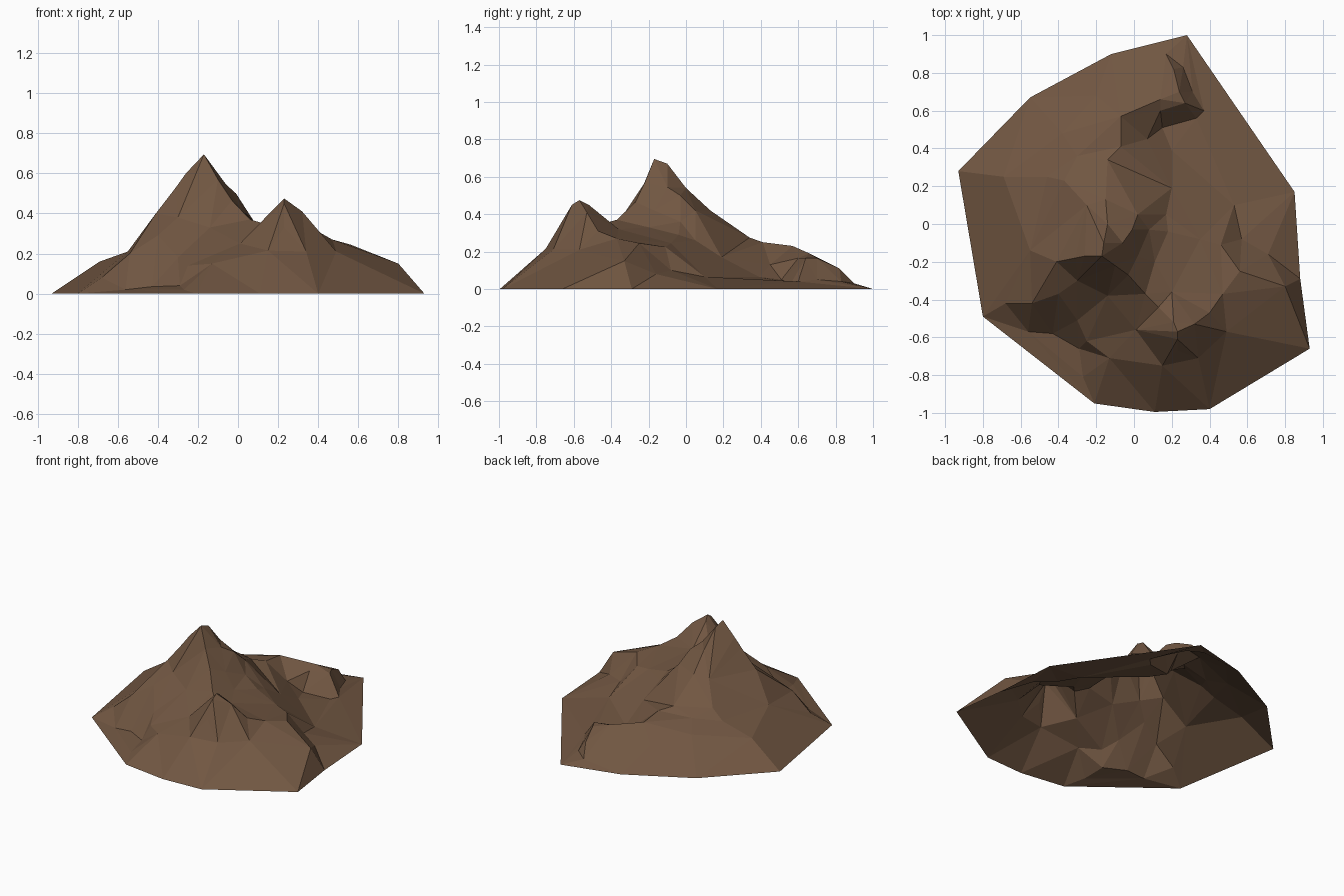
import bpy
from mathutils import Vector
from mathutils.geometry import delaunay_2d_cdt

points, creases = [], []


def line(*pts, crease=True):
    """Add a terrain feature line; neighbouring points become mesh edges."""
    start = len(points)
    points.extend(pts)
    if crease:
        creases.extend((i, i + 1) for i in range(start, len(points) - 1))
    return list(range(start, len(points)))


# Ground outline, counter-clockwise
rim = line(*[(x, y, 0) for x, y in (
    (0.28, 1), (-0.12, 0.9), (-0.55, 0.67), (-0.93, 0.28), (-0.8, -0.49),
    (-0.21, -0.95), (0.11, -0.995), (0.4, -0.98), (0.93, -0.66),
    (0.88, -0.29), (0.85, 0.17))], crease=False)

# Main ridge: second peak, saddle, summit, then down to the north spur
line((0.23, -0.61, 0.45), (0.23, -0.57, 0.475), (0.21, -0.52, 0.45),
     (0.13, -0.44, 0.35), (0.06, -0.37, 0.37), (-0.03, -0.27, 0.465),
     (-0.1, -0.22, 0.57), (-0.17, -0.17, 0.695), (-0.16, -0.1, 0.67),
     (-0.14, 0.0, 0.54), (-0.15, 0.13, 0.42), (-0.14, 0.34, 0.275),
     (-0.07, 0.41, 0.25), (-0.07, 0.57, 0.23), (0.14, 0.66, 0.19),
     (0.24, 0.7, 0.165), (0.21, 0.82, 0.11), (0.17, 0.9, 0.03))

# West shoulder of the summit
line((-0.26, -0.17, 0.6), (-0.31, -0.18, 0.53), (-0.41, -0.2, 0.4),
     (-0.55, -0.14, 0.21))
# South-west spur and the ledge under it
line((-0.3, -0.3, 0.38), (-0.4, -0.37, 0.29), (-0.54, -0.42, 0.2),
     (-0.68, -0.42, 0.08))
line((-0.56, -0.57, 0.02), (-0.43, -0.58, 0.035), (-0.29, -0.66, 0.04),
     (-0.27, -0.81, 0.02))
line((-0.3, -0.51, 0.18), (-0.25, -0.62, 0.14), (-0.13, -0.71, 0.15))
# North-west slopes
line((-0.69, 0.25, 0.16), (-0.46, 0.25, 0.22), (-0.37, 0.23, 0.28),
     (-0.25, 0.1, 0.4))
line((-0.3, 0.36, 0.24), (-0.38, 0.48, 0.19), (-0.2, 0.68, 0.145))

# East buttress of the summit
line((-0.06, -0.1, 0.545), (-0.01, -0.03, 0.5), (0.08, -0.03, 0.36),
     (0.18, -0.04, 0.29), (0.35, -0.08, 0.245), (0.46, -0.11, 0.225),
     (0.56, -0.25, 0.245), (0.8, -0.33, 0.15))
line((0.02, 0.05, 0.42), (0.17, 0.05, 0.26), (0.2, 0.19, 0.17))
line((0.02, -0.17, 0.42), (0.11, -0.2, 0.33), (0.2, -0.36, 0.32))
# South front
line((-0.14, -0.38, 0.33), (0.01, -0.56, 0.25), (0.15, -0.75, 0.215))

# Second peak, east ridge and foot
line((0.32, -0.53, 0.41), (0.4, -0.47, 0.31), (0.47, -0.37, 0.27))
line((0.23, -0.67, 0.33), (0.34, -0.71, 0.21), (0.49, -0.57, 0.21))

# Cliff of the north spur, then the foot of the slope around the hollow
line((0.07, 0.45, 0.13), (0.14, 0.6, 0.165), (0.27, 0.64, 0.165))
line((0.71, -0.16, 0.08), (0.57, -0.08, 0.1), (0.53, 0.1, 0.065),
     (0.2, 0.39, 0.065), (0.15, 0.51, 0.05), (0.33, 0.56, 0.03),
     (0.37, 0.6, 0.04), (0.31, 0.7, 0.05), (0.26, 0.83, 0.04))

# Triangulate the features inside the outline
verts, _, faces, source, _, _ = delaunay_2d_cdt(
    [Vector(p[:2]) for p in points], creases, [rim], 1, 1e-5)
coords = [(v.x, v.y, points[s[0]][2] if s else 0.15)
          for v, s in zip(verts, source)]
mesh = bpy.data.meshes.new("mountain")
mesh.from_pydata(coords, [], faces)
mountain = bpy.data.objects.new("mountain", mesh)
bpy.context.collection.objects.link(mountain)

# Brown rock
rock = bpy.data.materials.new("brown_rock")
rock.diffuse_color = (0.165, 0.094, 0.054, 1)
mesh.materials.append(rock)
